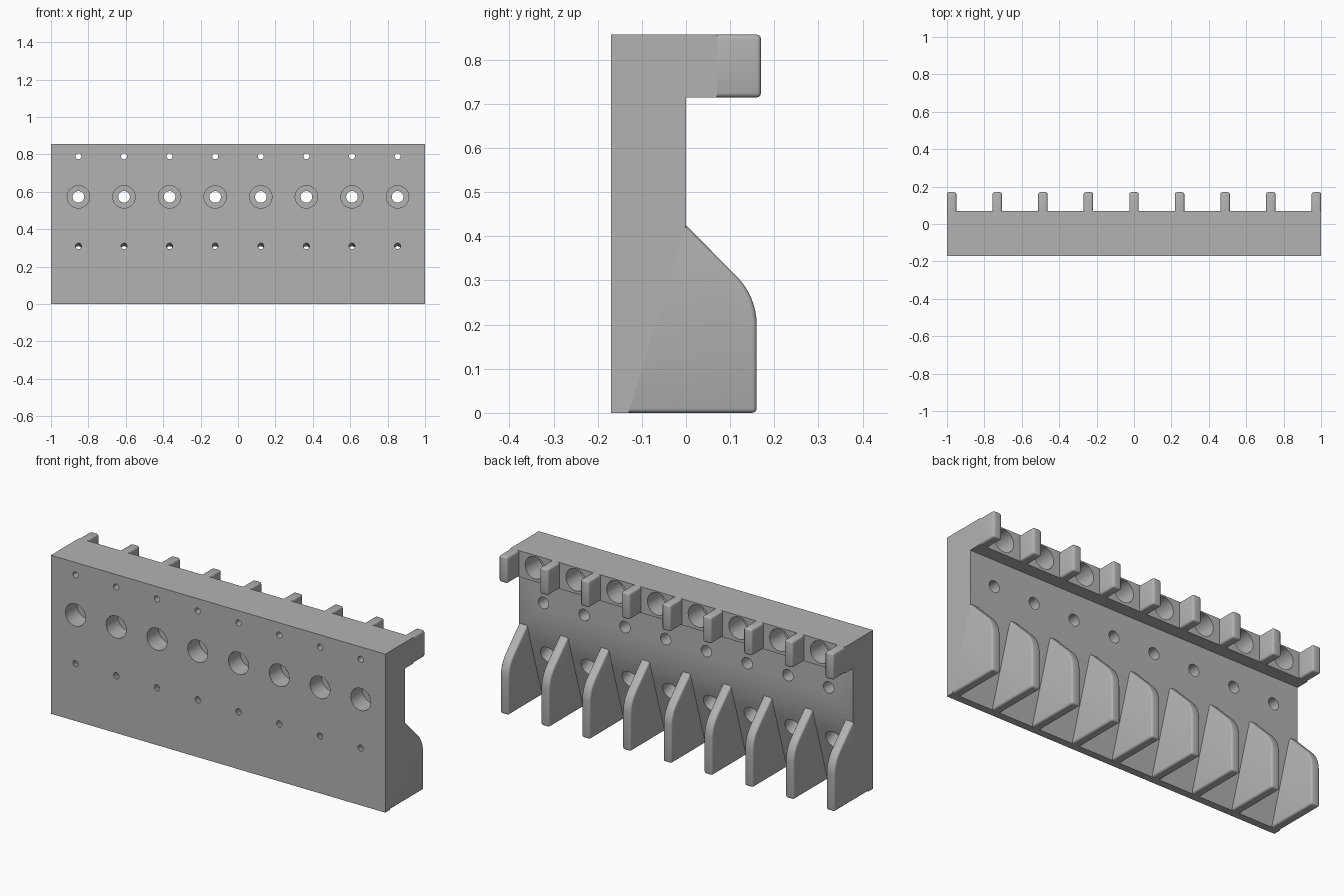
import bpy, bmesh, math
from mathutils import Vector

cube = bpy.data.objects.get("Cube")
if cube:
    bpy.data.objects.remove(cube, do_unlink=True)

grey = bpy.data.materials.new("plain grey")
grey.use_nodes = True
COLOUR = (0.45, 0.45, 0.45, 1)
grey.diffuse_color = COLOUR
grey.node_tree.nodes["Principled BSDF"].inputs["Base Color"].default_value = COLOUR

COUNT = 8
FIN = 0.05                        # fin thickness
PITCH = (2 - FIN) / COUNT
FRONT, FOOT, SHOULDER = -0.17, -0.13, 0.425
RAIL_Z, TOP, RAIL_Y = 0.715, 0.857, 0.07


def make_object(name, bm):
    bmesh.ops.recalc_face_normals(bm, faces=bm.faces)
    mesh = bpy.data.meshes.new(name)
    bm.to_mesh(mesh)
    bm.free()
    mesh.materials.append(grey)
    ob = bpy.data.objects.new(name, mesh)
    bpy.context.collection.objects.link(ob)
    return ob


def extrude(bm, profile, x, width):
    """Side profile in (y, z), extruded along x."""
    face = bm.faces.new([bm.verts.new((x - width / 2, y, z)) for y, z in profile])
    res = bmesh.ops.extrude_face_region(bm, geom=[face])
    verts = [v for v in res["geom"] if isinstance(v, bmesh.types.BMVert)]
    bmesh.ops.translate(bm, verts=verts, vec=(width, 0, 0))


def fin(name, profile, root, x):
    """Fin with rounded free edges; edges lying on the root stay sharp."""
    bm = bmesh.new()
    extrude(bm, profile, x, FIN)
    bmesh.ops.recalc_face_normals(bm, faces=bm.faces)
    edges = [e for e in bm.edges if e.calc_face_angle(0) > 1
             and any(v.co.y > root + 0.001 for v in e.verts)]
    bmesh.ops.bevel(bm, geom=edges, offset=0.01, segments=3, profile=0.5, affect='EDGES')
    return make_object(name, bm)


def add_drill(bm, start, direction, steps, sides=32):
    """Stepped drill: rings of (distance, radius) along the direction."""
    d = Vector(direction).normalized()
    u = Vector((1, 0, 0))
    w = d.cross(u)
    rings = []
    for dist, r in steps:
        rings.append([bm.verts.new(Vector(start) + d * dist
                      + (u * math.cos(a) + w * math.sin(a)) * r)
                      for a in (2 * math.pi * k / sides for k in range(sides))])
    for a, b in zip(rings, rings[1:]):
        for k in range(sides):
            n = (k + 1) % sides
            bm.faces.new((a[k], a[n], b[n], b[k]))
    bm.faces.new(rings[0])
    bm.faces.new(rings[-1])


# Back plate with projecting top rail and undercut lower face
bm = bmesh.new()
extrude(bm, [(FRONT, 0), (FOOT, 0), (0, SHOULDER), (0, RAIL_Z),
             (RAIL_Y, RAIL_Z), (RAIL_Y, TOP), (FRONT, TOP)], 0, 2)
plate = make_object("mounting_plate", bm)

# Three rows of counterbored holes, the lowest square to the undercut face
bm = bmesh.new()
small, wide, bolt = 0.016, 0.06, 0.031
slant = (0, SHOULDER, FOOT)
for i in range(COUNT):
    x = (i - (COUNT - 1) / 2) * PITCH
    add_drill(bm, (x, FRONT, 0.79), (0, 1, 0),
              [(-0.1, small), (0.12, small), (0.12, wide), (0.4, wide)])
    add_drill(bm, (x, FRONT, 0.573), (0, 1, 0),
              [(-0.1, wide), (0.1, wide), (0.1, bolt), (0.4, bolt)])
    add_drill(bm, (x, FRONT, 0.31), slant,
              [(-0.1, small), (0.055, small), (0.055, 0.05), (0.4, 0.05)])
drills = make_object("hole_cutter", bm)
drills.hide_render = True
cut = plate.modifiers.new("holes", 'BOOLEAN')
cut.operation, cut.solver, cut.object = 'DIFFERENCE', 'EXACT', drills
bpy.context.view_layer.objects.active = plate
bpy.ops.object.modifier_apply(modifier=cut.name)
bpy.data.objects.remove(drills, do_unlink=True)

# Lower fins with a rounded shoulder, and short upper fins on the rail
R, EDGE, BEND = 0.155, 0.16, 0.2
arc = [(EDGE - R + R * math.cos(a), BEND + R * math.sin(a))
       for a in (math.pi / 4 * k / 8 for k in range(9))]
lower = [(FOOT, 0), (EDGE, 0)] + arc + [(0, SHOULDER)]
upper = [(RAIL_Y, RAIL_Z), (0.17, RAIL_Z), (0.17, TOP), (RAIL_Y, TOP)]
parts = [plate]
for i in range(COUNT + 1):
    x = (i - COUNT / 2) * PITCH
    parts.append(fin(f"lower_fin_{i + 1}", lower, 0, x))
    parts.append(fin(f"upper_fin_{i + 1}", upper, RAIL_Y, x))

bpy.ops.object.select_all(action='DESELECT')
for ob in parts:
    ob.select_set(True)
bpy.context.view_layer.objects.active = plate
bpy.ops.object.shade_smooth_by_angle(angle=math.radians(35))
